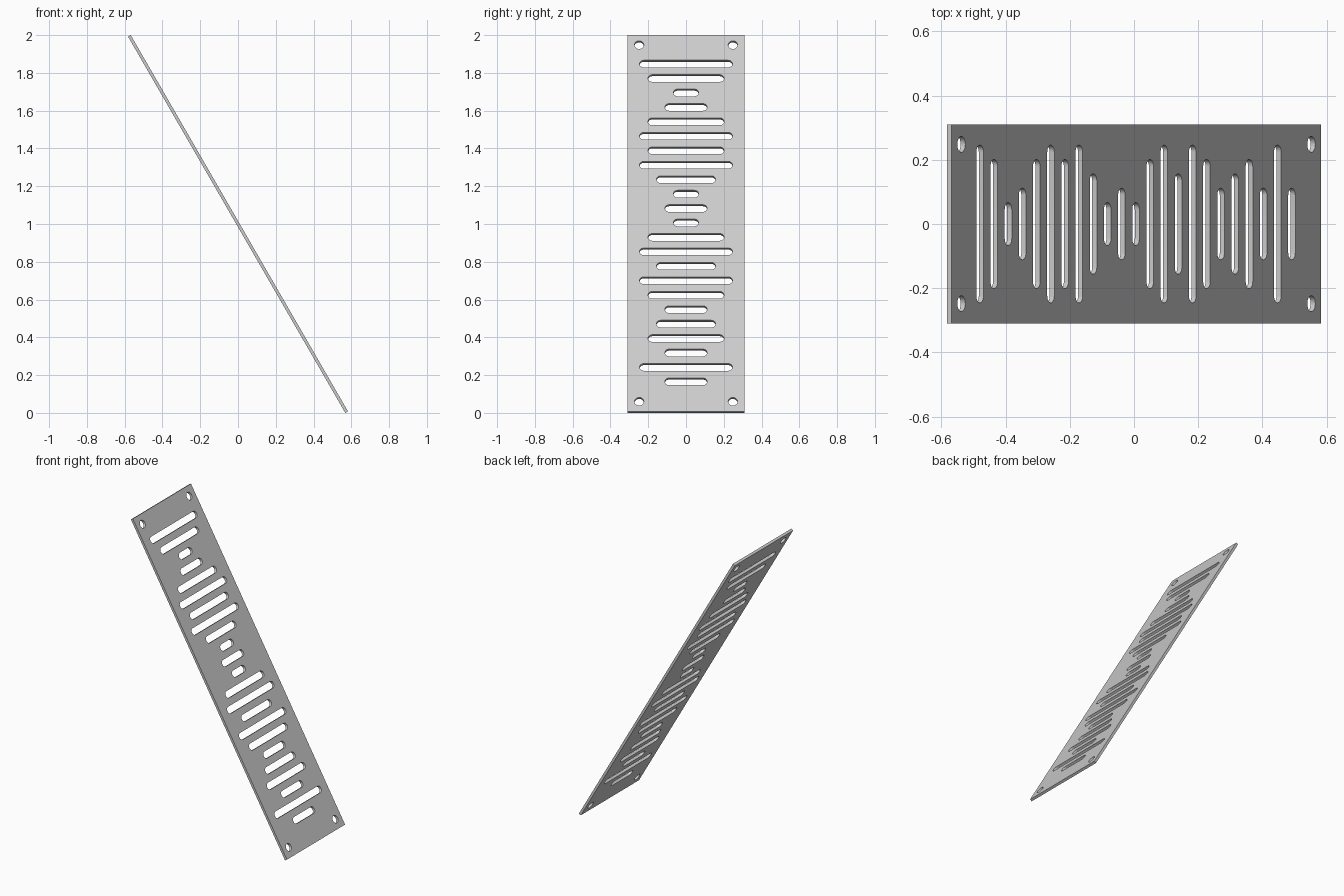
import bpy, bmesh, math
from mathutils import Matrix

if "Cube" in bpy.data.objects:
    bpy.data.objects.remove(bpy.data.objects["Cube"])

LENGTH, WIDTH, THICK = 2.30, 0.62, 0.0165
SLOT_R, PITCH = 0.022, 0.0883
TILT = math.radians(30)

# Flat outline with holes, filled and extruded
curve = bpy.data.curves.new("plate_outline", 'CURVE')
curve.dimensions = '2D'
curve.fill_mode = 'BOTH'
curve.extrude = THICK / 2


def loop(points):
    s = curve.splines.new('POLY')
    s.points.add(len(points) - 1)
    for p, (x, y) in zip(s.points, points):
        p.co = (x, y, 0, 1)
    s.use_cyclic_u = True


def slot(cx, cy, half, r, n=10):
    """Round-ended slot; half == r gives a circle."""
    pts = []
    for side in (1, -1):
        for i in range(n + 1):
            if half == r and i == n:
                continue
            a = -math.pi / 2 + math.pi * i / n + (0 if side > 0 else math.pi)
            pts.append((cx + side * (half - r) + r * math.cos(a), cy + r * math.sin(a)))
    loop(pts)


w, l = WIDTH / 2, LENGTH / 2
loop([(-w, -l), (w, -l), (w, l), (-w, l)])

# Slots of five lengths, listed from the top down
for i, k in enumerate("43013434201034243123141"):
    slot(0, 0.003 + (11 - i) * PITCH, 0.067 + 0.0447 * int(k), SLOT_R)

# Corner screw holes
for x in (-0.248, 0.248):
    for y in (-1.09, 1.09):
        slot(x, y, 0.025, 0.025)

# Turn into a clean mesh and lean it over
tmp = bpy.data.objects.new("outline_helper", curve)
bpy.context.collection.objects.link(tmp)
dg = bpy.context.evaluated_depsgraph_get()
mesh = bpy.data.meshes.new_from_object(tmp.evaluated_get(dg))
bpy.data.objects.remove(tmp)

c, s = math.cos(TILT), math.sin(TILT)
lean = Matrix(((0, -s, c, 0), (1, 0, 0, 0), (0, c, s, 1), (0, 0, 0, 1)))
bm = bmesh.new()
bm.from_mesh(mesh)
bmesh.ops.remove_doubles(bm, verts=bm.verts, dist=1e-5)
bm.transform(lean)
bmesh.ops.recalc_face_normals(bm, faces=bm.faces)
low = min(v.co.z for v in bm.verts)
bmesh.ops.translate(bm, verts=bm.verts, vec=(0, 0, -low))
bm.to_mesh(mesh)
bm.free()

plate = bpy.data.objects.new("slotted_plate", mesh)
bpy.context.collection.objects.link(plate)
mat = bpy.data.materials.new("light_grey")
mat.diffuse_color = (0.6, 0.6, 0.6, 1)
mat.use_nodes = True
mat.node_tree.nodes["Principled BSDF"].inputs["Base Color"].default_value = mat.diffuse_color
mesh.materials.clear()
mesh.materials.append(mat)

bpy.context.view_layer.objects.active = plate
plate.select_set(True)
bpy.ops.object.shade_smooth_by_angle(angle=math.radians(30))
